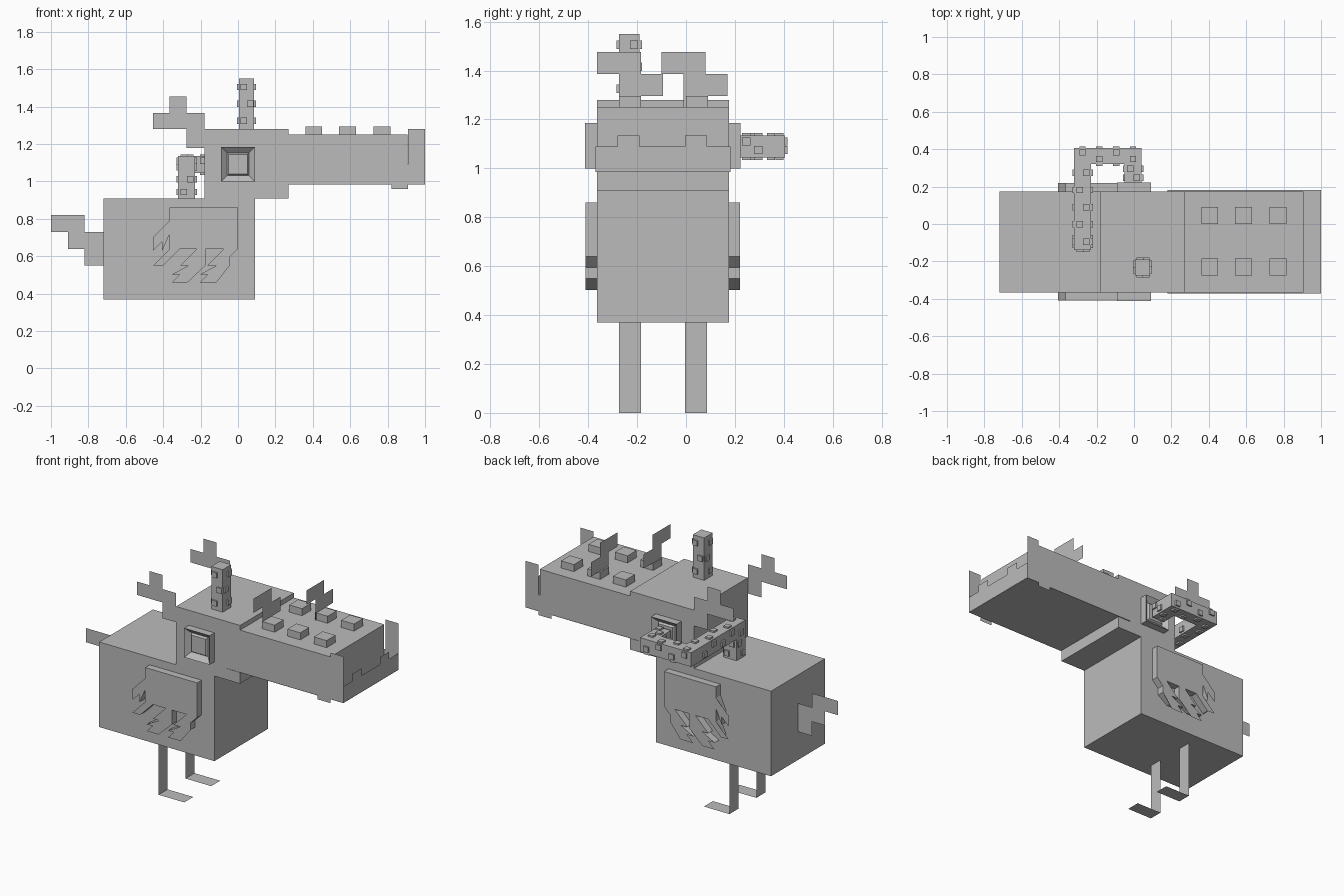
import bpy, bmesh
from mathutils import Vector

cube = bpy.data.objects.get("Cube")
if cube:
    bpy.data.objects.remove(cube)

grey = bpy.data.materials.new("plain grey")
grey.use_nodes = True
grey.diffuse_color = (0.5, 0.5, 0.5, 1)
grey.node_tree.nodes["Principled BSDF"].inputs["Base Color"].default_value = (0.5, 0.5, 0.5, 1)

MID = -0.095    # middle plane of the animal
HALF = 0.27     # half of its width
U = 0.09        # pixel size of the flat parts
SIDES = (("right", -1), ("left", 1))


def finish(name, bm):
    mesh = bpy.data.meshes.new(name)
    bm.to_mesh(mesh)
    bm.free()
    mesh.materials.append(grey)
    obj = bpy.data.objects.new(name, mesh)
    bpy.context.scene.collection.objects.link(obj)
    return obj


def add_box(bm, lo, hi):
    lo, hi = Vector(lo), Vector(hi)
    verts = bmesh.ops.create_cube(bm, size=1)["verts"]
    for v in verts:
        v.co = Vector(((lo[i] + hi[i]) / 2 + v.co[i] * (hi[i] - lo[i])) for i in range(3))
    return verts


def box(name, lo, hi):
    bm = bmesh.new()
    add_box(bm, lo, hi)
    return finish(name, bm)


def add_plate(bm, axis, at, outline):
    """Flat outline standing on the given axis position."""
    place = {"x": lambda a, b: (at, a, b), "y": lambda a, b: (a, at, b), "z": lambda a, b: (a, b, at)}[axis]
    return bm.faces.new([bm.verts.new(place(a, b)) for a, b in outline])


def rect(a0, a1, b0, b1):
    return [(a0, b0), (a1, b0), (a1, b1), (a0, b1)]


def plates(name, axis, at, rects):
    bm = bmesh.new()
    for r in rects:
        add_plate(bm, axis, at, rect(*r))
    return finish(name, bm)


def add_studded_bar(bm, lo, hi):
    """Square bar with small studs alternating along its four long sides."""
    add_box(bm, lo, hi)
    size = [hi[i] - lo[i] for i in range(3)]
    long = size.index(max(size))
    count = max(2, round(size[long] / U))
    for axis in (a for a in range(3) if a != long):
        other = 3 - long - axis
        for s, face in enumerate((lo[axis], hi[axis])):
            for k in range(count):
                c = [0, 0, 0]
                c[axis] = face
                c[long] = lo[long] + size[long] * (k + 0.5) / count
                c[other] = (lo[other] + hi[other]) / 2 + (0.02 if (k + s) % 2 else -0.015)
                r = [0.017] * 3
                r[axis] = 0.01
                add_box(bm, [c[i] - r[i] for i in range(3)], [c[i] + r[i] for i in range(3)])


# body and head block
box("body", (-0.72, MID - HALF, 0.37), (0.09, MID + HALF, 0.91))
box("neck_and_head", (-0.18, MID - HALF, 0.91), (0.27, MID + HALF, 1.28))

# beak
box("upper_beak", (0.27, MID - HALF, 0.985), (0.905, MID + HALF, 1.25))
plates("jaw_floor", "z", 0.984, [(0.18, 1.0, MID - HALF - 0.006, MID + HALF + 0.006)])
for label, s in SIDES:
    teeth = [(0.18, 1.0, 0.985, 1.09), (0.91, 1.0, 1.09, 1.28), (0.82, 0.91, 0.96, 0.985)]
    teeth += [(0.18 + 2 * U * k, 0.18 + U * (2 * k + 1), 1.09, 1.135) for k in range(4)]
    plates(label + "_jaw_side", "y", MID + s * (HALF + 0.006), teeth)
plates("jaw_front", "x", 1.0, [(MID - HALF - 0.006, MID + HALF + 0.006, 0.985, 1.09),
                               (-0.28, -0.19, 1.09, 1.135), (-0.005, 0.085, 1.09, 1.135)])

# square bumps on the beak
bm = bmesh.new()
for x in (0.36, 0.54, 0.725):
    for y in (-0.275, 0.0):
        add_box(bm, (x, y, 1.25), (x + U, y + U, 1.295))
finish("beak_bumps", bm)

# stepped sprouts on the beak
for name, x, y in (("front_sprout", 0.55, -0.10), ("rear_sprout", 0.365, -0.365)):
    plates(name, "x", x, [(y, y + 2 * U, 1.385, 1.475), (y + U, y + 3 * U, 1.295, 1.385),
                          (y + U, y + 2 * U, 1.25, 1.295)])

# crests behind the head
for label, s in SIDES:
    plates(label + "_crest", "y", MID + s * HALF, [(-0.455, -0.18, 1.28, 1.365), (-0.365, -0.275, 1.365, 1.455),
                                                   (-0.275, -0.18, 1.18, 1.28)])

# stepped tail
plates("tail", "y", MID, [(-1.0, -0.82, 0.73, 0.82), (-0.91, -0.72, 0.64, 0.73), (-0.82, -0.72, 0.55, 0.64)])

# eyes: blocks with a sunken square centre
for label, s in SIDES:
    bm = bmesh.new()
    inner, outer = sorted((MID + s * HALF, MID + s * (HALF + 0.048)))
    add_box(bm, (-0.09, inner, 1.0), (0.09, outer, 1.185))
    bm.normal_update()
    face = max(bm.faces, key=lambda f: f.normal.y * s)
    bmesh.ops.inset_region(bm, faces=[face], thickness=0.045, depth=-0.03)
    bmesh.ops.inset_region(bm, faces=[face], thickness=0.012, depth=0.012)
    finish(label + "_eye", bm)

# wings: thick slabs with slanted feathers and flat tips
WING = [(-0.365, 0.86), (0, 0.86), (0, 0.64), (-0.045, 0.595), (-0.045, 0.55), (-0.115, 0.46), (-0.205, 0.46),
        (-0.115, 0.55), (-0.165, 0.55), (-0.075, 0.64), (-0.175, 0.64), (-0.175, 0.55), (-0.27, 0.46),
        (-0.355, 0.46), (-0.265, 0.55), (-0.31, 0.55), (-0.22, 0.64), (-0.31, 0.64), (-0.4, 0.55),
        (-0.455, 0.55), (-0.365, 0.64), (-0.365, 0.72), (-0.455, 0.63), (-0.455, 0.70), (-0.365, 0.79)]
for label, s in SIDES:
    bm = bmesh.new()
    base = add_plate(bm, "y", MID + s * HALF, [(max(x, -0.405), max(z, 0.502)) for x, z in WING])
    moved = bmesh.ops.extrude_face_region(bm, geom=[base])["geom"]
    bmesh.ops.translate(bm, vec=(0, s * 0.045, 0), verts=[g for g in moved if isinstance(g, bmesh.types.BMVert)])
    bmesh.ops.recalc_face_normals(bm, faces=bm.faces)
    add_plate(bm, "y", MID + s * 0.316, WING)
    finish(label + "_wing", bm)

# flat legs and feet
for label, y in (("right", -0.275), ("left", -0.005)):
    bm = bmesh.new()
    add_plate(bm, "x", -0.365, rect(y, y + U, 0, 0.37))
    add_plate(bm, "z", 0, rect(-0.365, -0.185, y, y + U))
    finish(label + "_leg", bm)

# studded horn on the head
bm = bmesh.new()
add_studded_bar(bm, (0.005, -0.275, 1.28), (0.085, -0.19, 1.55))
finish("studded_horn", bm)

# studded pipe from the left eye round to the back
bm = bmesh.new()
add_studded_bar(bm, (-0.05, 0.222, 1.045), (0.04, 0.32, 1.135))
add_studded_bar(bm, (-0.32, 0.32, 1.045), (0.04, 0.405, 1.135))
add_studded_bar(bm, (-0.32, -0.14, 1.045), (-0.23, 0.32, 1.135))
add_studded_bar(bm, (-0.32, -0.14, 0.91), (-0.23, -0.05, 1.045))
finish("studded_pipe", bm)
